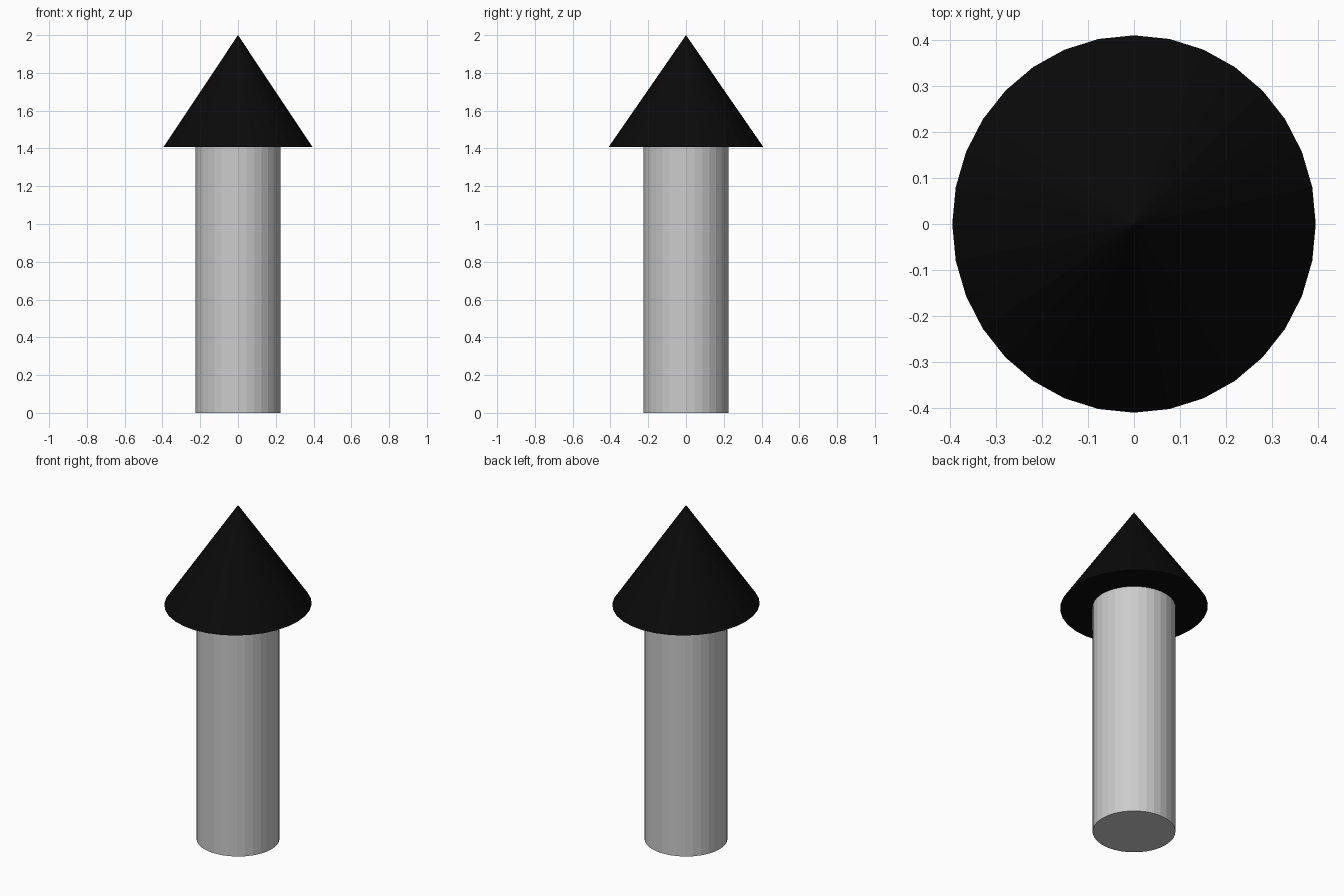
import bpy

if "Cube" in bpy.data.objects:
    bpy.data.objects.remove(bpy.data.objects["Cube"])

SIDES = 32
HEIGHT = 2.0
HEAD_Z = 1.407  # where the shaft meets the arrow head

# Shaft: plain flat-faced cylinder
bpy.ops.mesh.primitive_cylinder_add(
    vertices=SIDES, radius=0.225, depth=HEAD_Z, location=(0, 0, HEAD_Z / 2))
shaft = bpy.context.object
shaft.name = "shaft"

# Head: black cone, slightly narrower in x than in y
head_h = HEIGHT - HEAD_Z
bpy.ops.mesh.primitive_cone_add(
    vertices=SIDES, radius1=1, radius2=0, depth=1,
    location=(0, 0, HEAD_Z + head_h / 2))
head = bpy.context.object
head.name = "arrow_head"
head.scale = (0.395, 0.41, head_h)

black = bpy.data.materials.new("black")
black.diffuse_color = (0.003, 0.003, 0.003, 1)
black.use_nodes = True
black.node_tree.nodes["Principled BSDF"].inputs["Base Color"].default_value = black.diffuse_color
head.data.materials.append(black)
